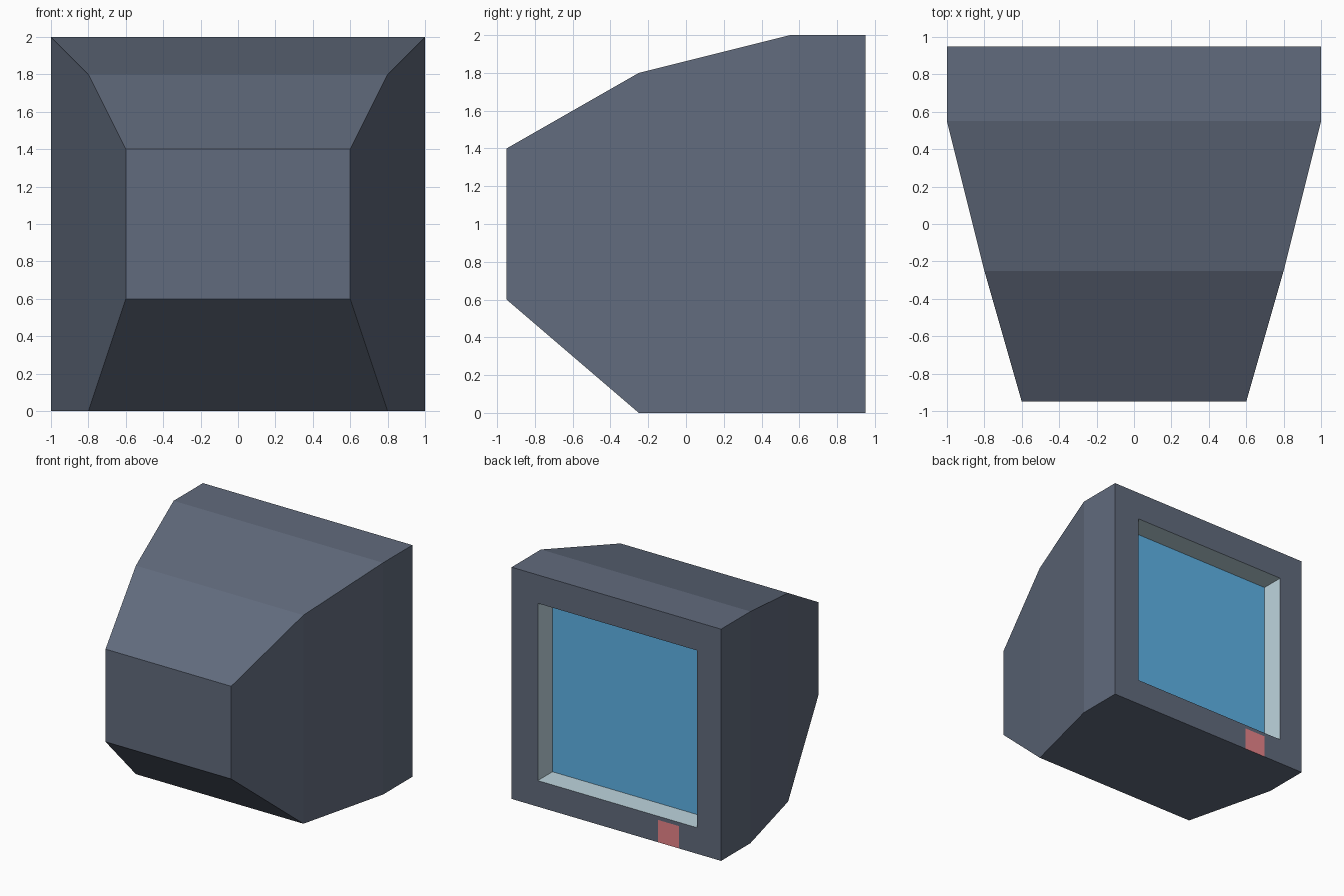
import bpy, bmesh
from mathutils import Vector

if "Cube" in bpy.data.objects:
    bpy.data.objects.remove(bpy.data.objects["Cube"])


def material(name, rgb):
    """Flat colour given as 0-255 sRGB, stored as linear."""
    lin = [((c / 255 + 0.055) / 1.055) ** 2.4 for c in rgb]
    m = bpy.data.materials.new(name)
    m.diffuse_color = (*lin, 1)
    m.use_nodes = True
    m.node_tree.nodes["Principled BSDF"].inputs["Base Color"].default_value = m.diffuse_color
    return m


CASING, LINING, SCREEN, BUTTON = range(4)
mats = [material("dark casing", (97, 107, 125)),
        material("pale lining", (190, 213, 222)),
        material("blue screen", (94, 179, 231)),
        material("red button", (235, 134, 140))]

# Outline of the casing, back to front: y, half width, bottom z, top z
sections = [(-0.95, 0.6, 0.6, 1.4), (-0.25, 0.8, 0.0, 1.8),
            (0.55, 1.0, 0.0, 2.0), (0.95, 1.0, 0.0, 2.0)]
# Screen opening and button: x min, x max, z min, z max
opening = (-0.77, 0.75, 0.225, 1.755)
button = (-0.6, -0.4, 0.0, 0.193)
screen_depth = 0.2

# Casing lofted through the rectangular sections
bm = bmesh.new()
rings = [[bm.verts.new(p) for p in ((-w, y, lo), (w, y, lo), (w, y, hi), (-w, y, hi))]
         for y, w, lo, hi in sections]
for a, b in zip(rings, rings[1:]):
    for i in range(4):
        j = (i + 1) % 4
        bm.faces.new((a[i], a[j], b[j], b[i]))
bm.faces.new(rings[0])
bm.faces.new(rings[-1])
bmesh.ops.recalc_face_normals(bm, faces=bm.faces)


def bezel_faces():
    return [f for f in bm.faces if all(v.co.y > 0.949 for v in f.verts)]


# Cut the flat bezel along the borders of the screen opening and button
cuts = [((1, 0, 0), x) for x in opening[:2] + button[:2]]
cuts += [((0, 0, 1), z) for z in opening[2:] + button[3:]]
for normal, d in cuts:
    faces = bezel_faces()
    parts = {e for f in faces for e in list(f.edges) + list(f.verts)}
    bmesh.ops.bisect_plane(bm, geom=faces + list(parts), dist=1e-5,
                           plane_co=Vector(normal) * d, plane_no=normal)


def inside(face, box):
    c = face.calc_center_median()
    return box[0] < c.x < box[1] and box[2] < c.z < box[3]


# Red button on the bezel
for f in bezel_faces():
    if inside(f, button):
        f.material_index = BUTTON

# Sunken screen with pale walls
glass = [f for f in bezel_faces() if inside(f, opening)]
out = bmesh.ops.extrude_face_region(bm, geom=glass)["geom"]
bmesh.ops.delete(bm, geom=[f for f in glass if f.is_valid], context="FACES_ONLY")
bmesh.ops.translate(bm, vec=(0, -screen_depth, 0),
                    verts=[v for v in out if isinstance(v, bmesh.types.BMVert)])
sunk = [f for f in out if isinstance(f, bmesh.types.BMFace)]
for f in sunk:
    f.material_index = SCREEN
    for e in f.edges:
        for wall in e.link_faces:
            if wall not in sunk:
                wall.material_index = LINING
# Remove edges and faces left over behind the opening
bmesh.ops.delete(bm, geom=[e for e in bm.edges if not e.link_faces], context="EDGES")
bmesh.ops.recalc_face_normals(bm, faces=bm.faces)

mesh = bpy.data.meshes.new("monitor")
bm.to_mesh(mesh)
bm.free()
for m in mats:
    mesh.materials.append(m)
bpy.context.collection.objects.link(bpy.data.objects.new("monitor", mesh))
